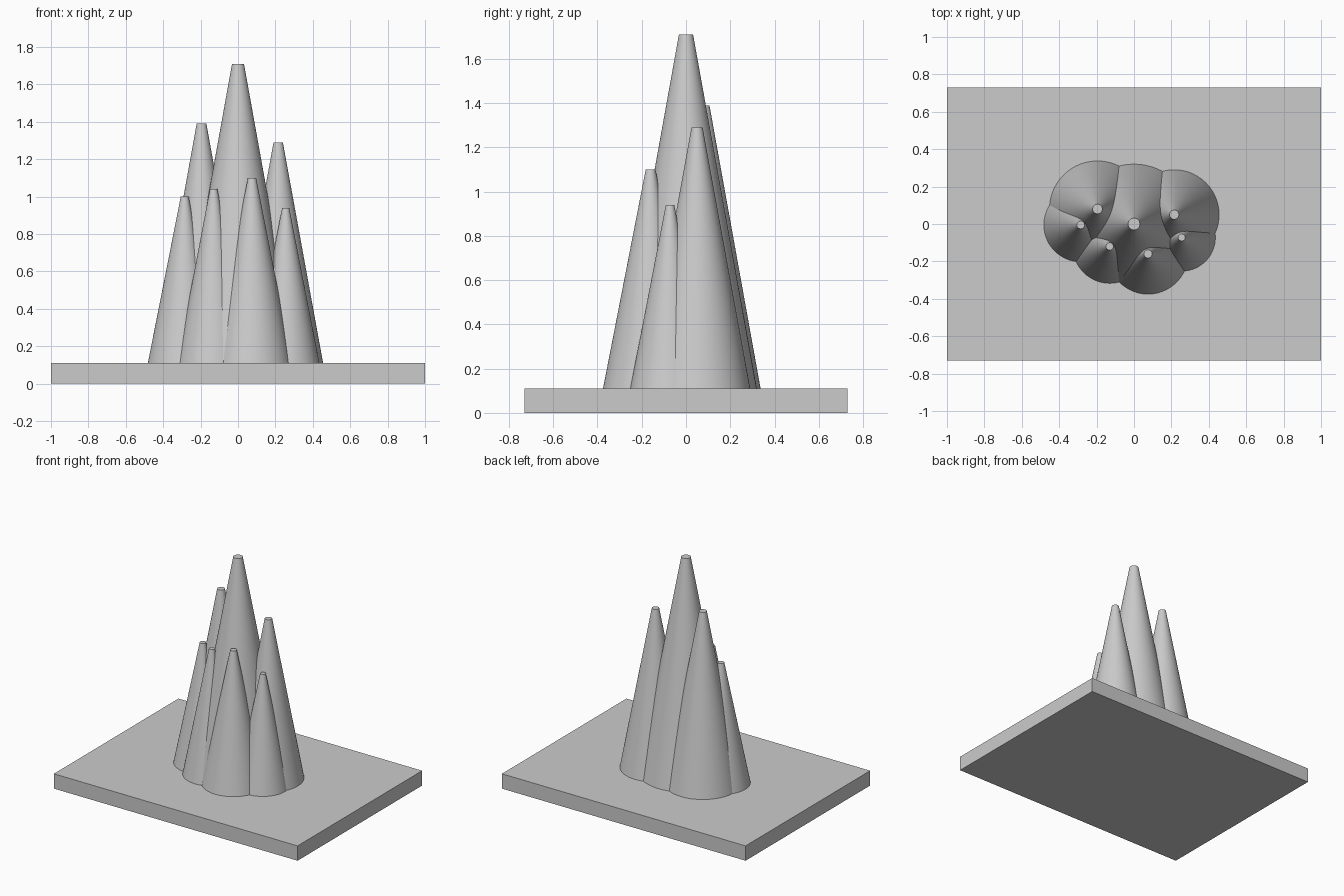
import bpy
import math

cube = bpy.data.objects.get("Cube")
if cube:
    bpy.data.objects.remove(cube, do_unlink=True)

BASE_TOP = 0.11

# One plain grey for the whole model
grey = bpy.data.materials.new("grey")
grey.use_nodes = True
colour = (0.6, 0.6, 0.6, 1)
grey.diffuse_color = colour
grey.node_tree.nodes["Principled BSDF"].inputs["Base Color"].default_value = colour


def spire(name, x, y, base_radius, tip_radius, top):
    """Tapered cone with a small flat tip, standing on the base slab."""
    height = top - BASE_TOP
    bpy.ops.mesh.primitive_cone_add(
        vertices=96, radius1=base_radius, radius2=tip_radius, depth=height,
        location=(x, y, BASE_TOP + height / 2))
    obj = bpy.context.object
    obj.name = name
    obj.data.materials.append(grey)
    bpy.ops.object.shade_smooth_by_angle(angle=math.radians(30))


# Base slab
bpy.ops.mesh.primitive_cube_add(size=1, location=(0, 0, BASE_TOP / 2))
slab = bpy.context.object
slab.name = "base_slab"
slab.scale = (2, 1.46, BASE_TOP)
bpy.ops.object.transform_apply(location=False, rotation=False, scale=True)
slab.data.materials.append(grey)

# Cluster of spires: name, x, y, base radius, tip radius, top height
for part in (
    ("central_spire", 0, 0, 0.32, 0.032, 1.71),
    ("back_right_spire", -0.195, 0.08, 0.257, 0.026, 1.39),
    ("back_left_spire", 0.215, 0.05, 0.24, 0.025, 1.29),
    ("outer_right_spire", -0.285, -0.005, 0.197, 0.021, 1.0),
    ("front_right_spire", -0.13, -0.12, 0.197, 0.02, 1.04),
    ("front_left_spire", 0.075, -0.16, 0.215, 0.022, 1.1),
    ("outer_left_spire", 0.255, -0.072, 0.18, 0.019, 0.94),
):
    spire(*part)
